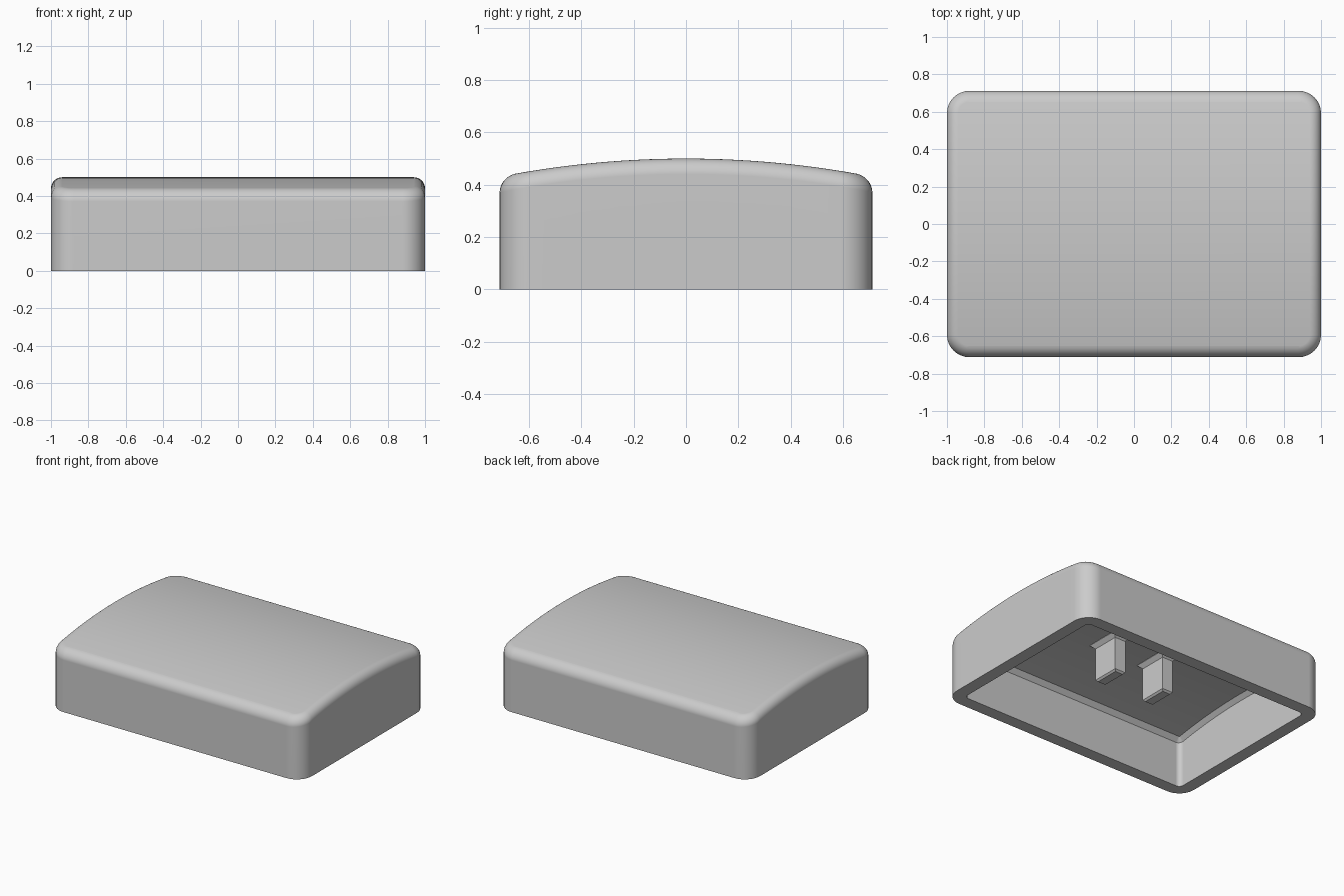
import bpy
import bmesh
from math import cos, sin, pi, sqrt

cube = bpy.data.objects.get("Cube")
if cube:
    bpy.data.objects.remove(cube, do_unlink=True)

HX, HY, HEIGHT = 1.0, 0.712, 0.5      # outer half sizes and crown height
CORNER, FILLET = 0.12, 0.06           # plan corner radius, top edge radius
WALL, ROOF, CHAMFER = 0.09, 0.095, 0.028
ARC = 3.7                             # radius of the crowned top
SEG, SIDE = 8, 24                     # corner and side subdivisions

grey = bpy.data.materials.new("plain_grey")
grey.use_nodes = True
grey.diffuse_color = (0.6, 0.6, 0.6, 1)
shader = grey.node_tree.nodes["Principled BSDF"]
shader.inputs["Base Color"].default_value = (0.6, 0.6, 0.6, 1)
shader.inputs["Roughness"].default_value = 0.6


def crown(y):
    """Height of the curved top at y."""
    return HEIGHT - ARC + sqrt(ARC * ARC - y * y)


def ring(bm, inset, radius, height):
    """Rounded rectangle: right half upward, then its mirror downward."""
    cx, cy = HX - inset - radius, HY - inset - radius
    arc = [(cx + radius * cos(a), radius * sin(a))
           for a in (i * pi / 2 / SEG for i in range(SEG + 1))]
    right = [(x, -cy - y) for x, y in reversed(arc)]
    right += [(cx + radius, -cy + 2 * cy * i / SIDE) for i in range(1, SIDE)]
    right += [(x, cy + y) for x, y in arc]
    outline = right + [(-x, y) for x, y in reversed(right)]
    return [bm.verts.new((x, y, height(y))) for x, y in outline]


def bridge(bm, a, b):
    n = len(a)
    for i in range(n):
        j = (i + 1) % n
        bm.faces.new((a[i], a[j], b[j], b[i]))


def cap(bm, loop):
    """Fill a ring with strips running across x."""
    n = len(loop)
    for i in range(n // 2 - 1):
        bm.faces.new((loop[i], loop[i + 1], loop[n - 2 - i], loop[n - 1 - i]))


def finish(name, bm):
    bmesh.ops.recalc_face_normals(bm, faces=bm.faces)
    mesh = bpy.data.meshes.new(name)
    bm.to_mesh(mesh)
    bm.free()
    mesh.materials.append(grey)
    obj = bpy.data.objects.new(name, mesh)
    bpy.context.collection.objects.link(obj)
    bpy.ops.object.select_all(action="DESELECT")
    obj.select_set(True)
    bpy.context.view_layer.objects.active = obj
    bpy.ops.object.shade_smooth_by_angle(angle=pi / 6)
    return obj


# Hollow shell: ceiling, inner wall, rim, outer wall, rounded top edge, crown
bm = bmesh.new()
inner_r = CORNER - WALL + 0.004
loops = [
    ring(bm, WALL + CHAMFER, inner_r - CHAMFER, lambda y: crown(y) - ROOF),
    ring(bm, WALL, inner_r, lambda y: crown(y) - ROOF - CHAMFER),
    ring(bm, WALL, inner_r, lambda y: 0),
    ring(bm, 0, CORNER, lambda y: 0),
]
for k in range(SEG + 1):
    t = k * pi / 2 / SEG
    inset, drop = FILLET * (1 - cos(t)), FILLET * (1 - sin(t))
    loops.append(ring(bm, inset, CORNER - inset, lambda y: crown(y) - drop))
for a, b in zip(loops, loops[1:]):
    bridge(bm, a, b)
cap(bm, loops[0])
cap(bm, loops[-1])
shell = finish("cap_shell", bm)
weighted = shell.modifiers.new("even_shading", "WEIGHTED_NORMAL")
weighted.keep_sharp = True


# Two mounting prongs with a flared root and a chamfered tip
def prong(name, x):
    bm = bmesh.new()
    levels = [(0.13, -0.012), (0.142, 0), (0.375, 0), (0.402, 0.026), (0.43, 0.026)]
    rings = []
    for z, grow in levels:
        w, d = 0.0425 + grow, 0.1 + grow
        rings.append([bm.verts.new((x + sx * w, sy * d, z))
                      for sx, sy in ((-1, -1), (1, -1), (1, 1), (-1, 1))])
    for a, b in zip(rings, rings[1:]):
        bridge(bm, a, b)
    bm.faces.new(rings[0])
    bm.faces.new(rings[-1])
    finish(name, bm)


prong("left_prong", 0.2)
prong("right_prong", -0.2)
